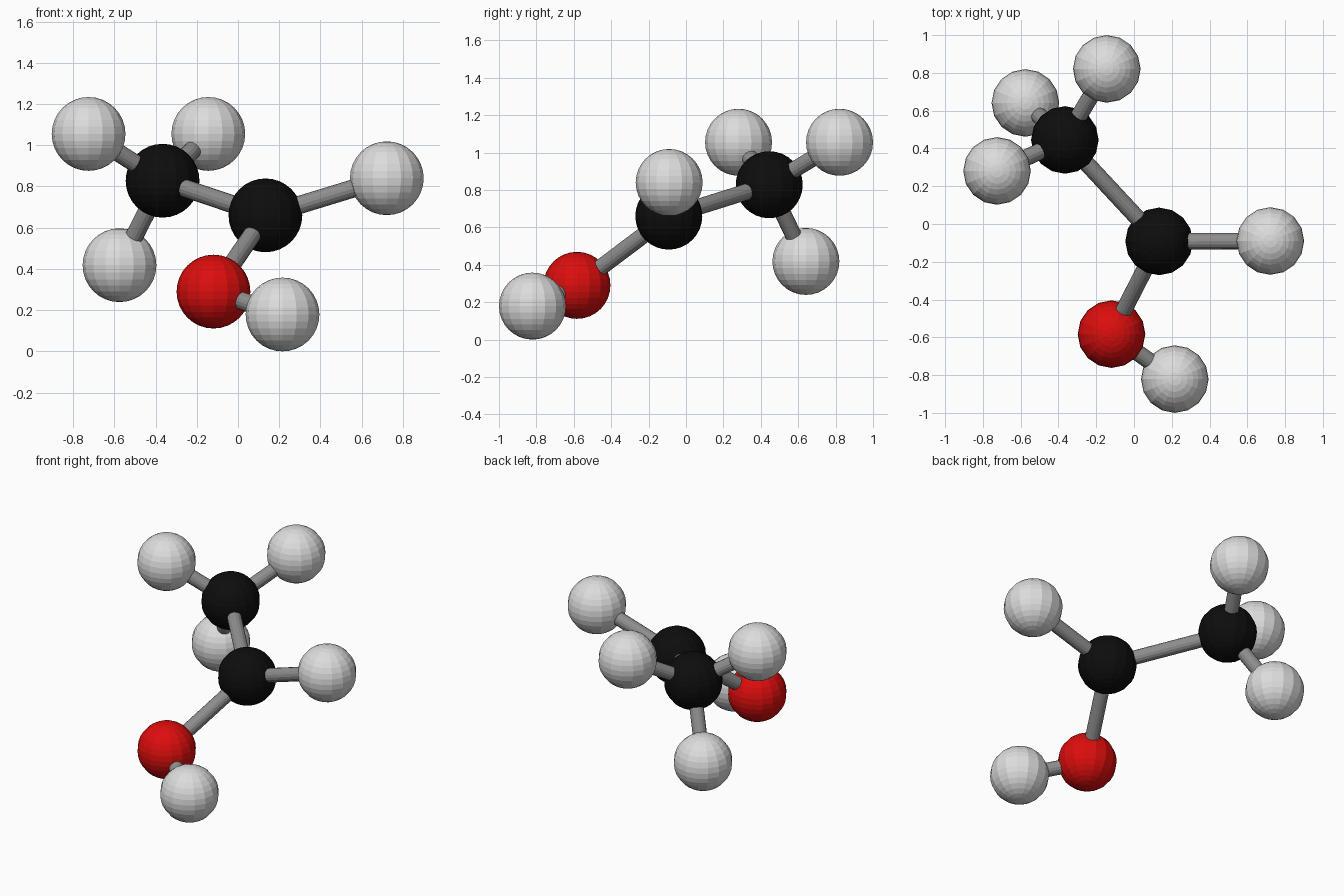
import bpy
from mathutils import Vector

if "Cube" in bpy.data.objects:
    bpy.data.objects.remove(bpy.data.objects["Cube"])

ATOM_R, BOND_R = 0.179, 0.044


def material(name, rgb):
    m = bpy.data.materials.new(name)
    m.diffuse_color = (*rgb, 1)
    m.use_nodes = True
    m.node_tree.nodes["Principled BSDF"].inputs["Base Color"].default_value = m.diffuse_color
    return m


BLACK = material("black", (0.004, 0.004, 0.004))
RED = material("red", (0.72, 0.004, 0.004))
WHITE = material("light_grey", (0.72, 0.72, 0.72))
GREY = material("bond_grey", (0.27, 0.27, 0.27))

# Atom centres and colours
ATOMS = {
    "methyl_carbon": ((-0.366, 0.445, 0.828), BLACK),
    "alcohol_carbon": ((0.133, -0.092, 0.66), BLACK),
    "oxygen": ((-0.119, -0.583, 0.29), RED),
    "hydroxyl_hydrogen": ((0.216, -0.821, 0.179), WHITE),
    "side_hydrogen": ((0.722, -0.09, 0.84), WHITE),
    "methyl_hydrogen_left": ((-0.725, 0.281, 1.055), WHITE),
    "methyl_hydrogen_back": ((-0.144, 0.821, 1.055), WHITE),
    "methyl_hydrogen_low": ((-0.575, 0.641, 0.418), WHITE),
}
BONDS = [
    ("methyl_carbon", "alcohol_carbon"),
    ("alcohol_carbon", "oxygen"),
    ("oxygen", "hydroxyl_hydrogen"),
    ("alcohol_carbon", "side_hydrogen"),
    ("methyl_carbon", "methyl_hydrogen_left"),
    ("methyl_carbon", "methyl_hydrogen_back"),
    ("methyl_carbon", "methyl_hydrogen_low"),
]

# Faceted atom balls
for name, (centre, mat) in ATOMS.items():
    bpy.ops.mesh.primitive_uv_sphere_add(
        segments=16, ring_count=16, radius=ATOM_R, location=centre)
    ball = bpy.context.object
    ball.name = name
    ball.data.materials.append(mat)

# Bond rods running centre to centre
for a, b in BONDS:
    p, q = Vector(ATOMS[a][0]), Vector(ATOMS[b][0])
    d = q - p
    bpy.ops.mesh.primitive_cylinder_add(
        vertices=16, radius=BOND_R, depth=d.length, location=(p + q) / 2,
        rotation=d.to_track_quat('Z', 'Y').to_euler())
    rod = bpy.context.object
    rod.name = f"bond_{a}_to_{b}"
    rod.data.materials.append(GREY)
